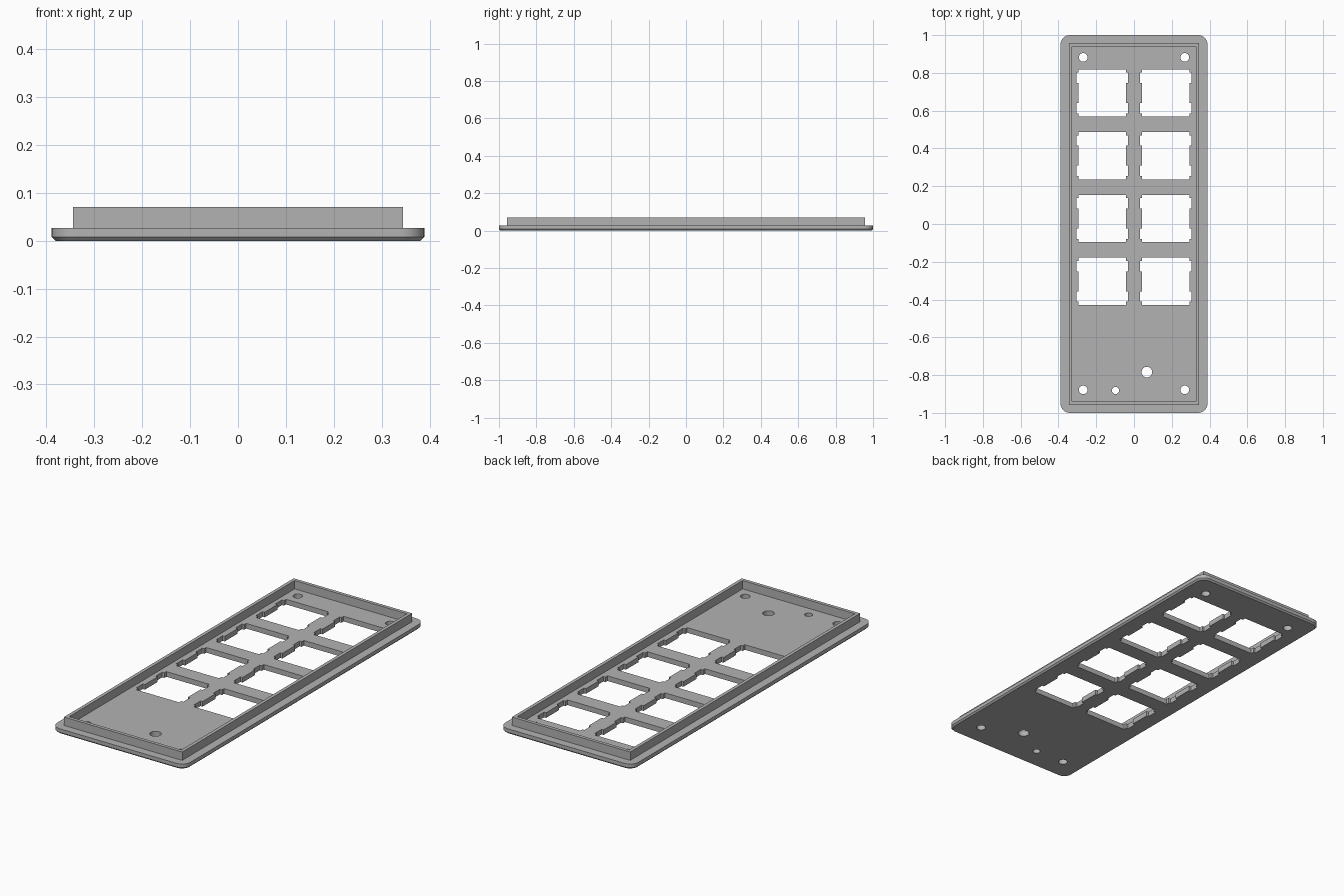
import bpy, bmesh
from math import sin, cos, pi

if "Cube" in bpy.data.objects:
    bpy.data.objects.remove(bpy.data.objects["Cube"])

GREY = (0.45, 0.45, 0.45, 1)
mat = bpy.data.materials.new("mid_grey")
mat.use_nodes = True
mat.diffuse_color = GREY
mat.node_tree.nodes["Principled BSDF"].inputs["Base Color"].default_value = GREY

HALF_W, HALF_L, RADIUS = 0.389, 1.0, 0.05
FLOOR, RIM_TOP, BEVEL = 0.027, 0.071, 0.008


def rounded_rect(w, l, r, steps=10):
    pts = []
    for k, (sx, sy) in enumerate([(1, 1), (-1, 1), (-1, -1), (1, -1)]):
        for i in range(steps + 1):
            a = (k + i / steps) * pi / 2
            pts.append((sx * (w - r) + r * cos(a), sy * (l - r) + r * sin(a)))
    return pts


def rect(w, l):
    return [(w, l), (-w, l), (-w, -l), (w, -l)]


def circle(x, y, r, n=32):
    return [(x + r * cos(2 * pi * i / n), y + r * sin(2 * pi * i / n)) for i in range(n)]


def loft(bm, rings, caps=True):
    """Join equal-sized outlines, each given as (points, height)."""
    loops = [[bm.verts.new((x, y, z)) for x, y in pts] for pts, z in rings]
    n = len(loops[0])
    for a, b in zip(loops, loops[1:]):
        for i in range(n):
            j = (i + 1) % n
            bm.faces.new((a[i], a[j], b[j], b[i]))
    if caps:
        bm.faces.new(loops[0][::-1])
        bm.faces.new(loops[-1])


def make_object(name, bm):
    mesh = bpy.data.meshes.new(name)
    bm.to_mesh(mesh)
    bm.free()
    mesh.materials.append(mat)
    obj = bpy.data.objects.new(name, mesh)
    bpy.context.collection.objects.link(obj)
    return obj


def switch_outline(cx, cy):
    """Square opening with two clip notches on each side."""
    h, notch, y0, y1 = 0.125, 0.137, 0.053, 0.108
    quarter = [(h, y0), (notch, y0), (notch, y1), (h, y1), (h, h)]
    right = [(x, -y) for x, y in quarter[::-1]] + quarter
    left = [(-x, -y) for x, y in right]
    return [(cx + x, cy + y) for x, y in right + left]


# Base plate with rounded corners and a bevelled underside
bm = bmesh.new()
loft(bm, [(rounded_rect(HALF_W - BEVEL, HALF_L - BEVEL, RADIUS - BEVEL), 0),
          (rounded_rect(HALF_W, HALF_L, RADIUS), BEVEL),
          (rounded_rect(HALF_W, HALF_L, RADIUS), FLOOR)])
plate = make_object("base_plate", bm)

# Cutter: two columns of four switch openings, screw holes and lower holes
outlines = [switch_outline(sx * 0.168, 0.694 - row * 0.3325)
            for sx in (-1, 1) for row in range(4)]
outlines += [circle(x, y, 0.023) for x in (-0.269, 0.269) for y in (-0.878, 0.882)]
outlines += [circle(0.068, -0.784, 0.028), circle(-0.098, -0.881, 0.019)]
bm = bmesh.new()
for pts in outlines:
    loft(bm, [(pts, -0.1), (pts, 0.1)])
cutter = make_object("hole_cutter", bm)
cutter.hide_render = True

cut = plate.modifiers.new("holes", "BOOLEAN")
cut.operation = "DIFFERENCE"
cut.solver = "EXACT"
cut.object = cutter
bpy.context.view_layer.objects.active = plate
plate.select_set(True)
bpy.ops.object.modifier_apply(modifier=cut.name)
bpy.data.objects.remove(cutter)
bpy.ops.object.shade_smooth_by_angle(angle=0.5)

# Raised thin rim standing on the plate
bm = bmesh.new()
outer, inner = rect(0.345, 0.957), rect(0.327, 0.939)
loft(bm, [(outer, FLOOR), (outer, RIM_TOP), (inner, RIM_TOP), (inner, FLOOR)], caps=False)
make_object("raised_rim", bm)
